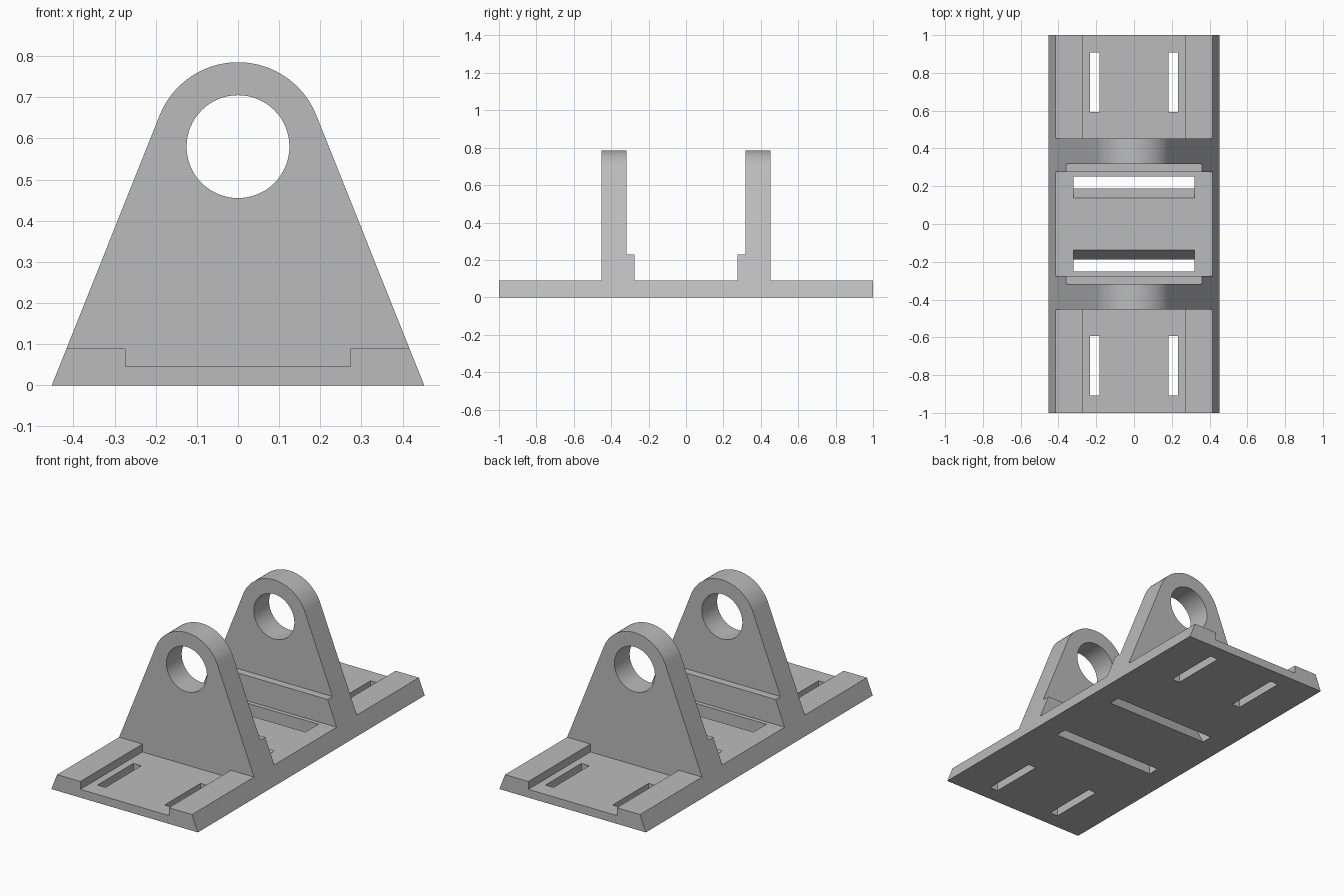
import bpy, bmesh
from math import radians, cos, sin, pi

cube = bpy.data.objects.get("Cube")
if cube:
    bpy.data.objects.remove(cube, do_unlink=True)

grey = bpy.data.materials.new("plain grey")
grey.use_nodes = True
colour = (0.5, 0.5, 0.5, 1)
grey.diffuse_color = colour
grey.node_tree.nodes["Principled BSDF"].inputs["Base Color"].default_value = colour


def prism(name, points, axis, start, end):
    """Extrude a 2D outline along x (outline in y, z) or y (outline in x, z)."""
    bm = bmesh.new()
    place = (lambda u, v: (start, u, v)) if axis == "x" else (lambda u, v: (u, start, v))
    face = bm.faces.new([bm.verts.new(place(u, v)) for u, v in points])
    new = bmesh.ops.extrude_face_region(bm, geom=[face])["geom"]
    shift = (end - start, 0, 0) if axis == "x" else (0, end - start, 0)
    bmesh.ops.translate(bm, vec=shift, verts=[g for g in new if isinstance(g, bmesh.types.BMVert)])
    bmesh.ops.recalc_face_normals(bm, faces=bm.faces)
    mesh = bpy.data.meshes.new(name)
    bm.to_mesh(mesh)
    bm.free()
    mesh.materials.append(grey)
    obj = bpy.data.objects.new(name, mesh)
    bpy.context.collection.objects.link(obj)
    return obj


def box(name, x0, x1, y0, y1, z0, z1):
    return prism(name, [(y0, z0), (y1, z0), (y1, z1), (y0, z1)], "x", x0, x1)


def arc(radius, first, last, count):
    angles = [first + (last - first) * i / count for i in range(count + 1)]
    return [(radius * cos(a), EYE_Z + radius * sin(a)) for a in angles]


EYE_Z, PLATE, STEP = 0.58, 0.09, 0.23

# Full-length body with sloping sides and a rounded crown
tangent = radians(21.8)
outline = [(-0.4525, 0), (0.4525, 0)] + arc(0.205, tangent, pi - tangent, 48)
bracket = prism("bracket", outline, "y", -1, 1)

# Eye bore and the gap between the uprights, with its stepped foot
cutters = [
    prism("eye_cutter", arc(0.125, 0, 2 * pi, 64)[:-1], "y", -1.1, 1.1),
    prism("gap_cutter", [(-0.275, PLATE), (0.275, PLATE), (0.275, STEP), (0.318, STEP),
                         (0.318, 1), (-0.318, 1), (-0.318, STEP), (-0.275, STEP)],
          "x", -1, 1),
]

for s in (-1, 1):
    # End plates: clearance outside the upright, shallow channel
    cutters.append(prism("end_cutter", [(s * 0.453, PLATE), (s * 1.1, PLATE),
                                        (s * 1.1, 1), (s * 0.453, 1)], "x", -1, 1))
    cutters.append(box("channel_cutter", -0.273, 0.273, s * 0.453, s * 1.1, 0.046, 0.2))
    # Lengthwise bolt slots
    for t in (-1, 1):
        cutters.append(box("bolt_slot_cutter", t * 0.183, t * 0.232, s * 0.592, s * 0.908, -0.1, 0.07))
    # Cross slot with a sloping inner wall
    cutters.append(prism("strap_slot_cutter", [(s * 0.188, 0), (s * 0.188, -0.1), (s * 0.252, -0.1),
                                               (s * 0.252, 0.1), (s * 0.132, 0.1)], "x", -0.32, 0.32))

bpy.ops.object.select_all(action="DESELECT")
bracket.select_set(True)
bpy.context.view_layer.objects.active = bracket
for cutter in cutters:
    cutter.hide_render = True
    mod = bracket.modifiers.new(cutter.name, "BOOLEAN")
    mod.operation = "DIFFERENCE"
    mod.solver = "EXACT"
    mod.object = cutter
    bpy.ops.object.modifier_apply(modifier=mod.name)
    bpy.data.objects.remove(cutter, do_unlink=True)

bpy.ops.object.shade_smooth_by_angle(angle=radians(20))
